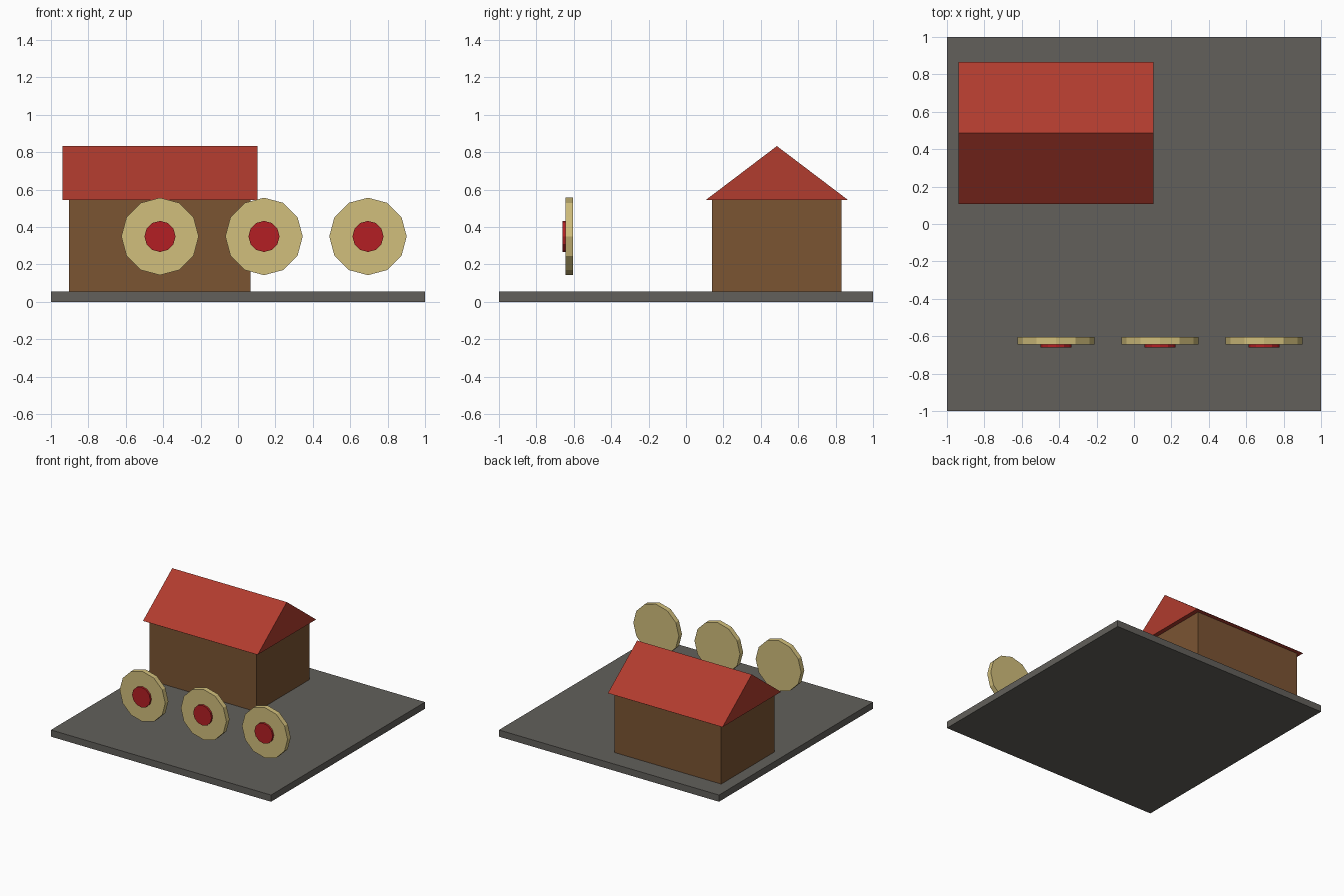
import bpy, bmesh
from math import pi

if "Cube" in bpy.data.objects:
    bpy.data.objects.remove(bpy.data.objects["Cube"])


def material(name, rgb):
    # colours are given as 0-255 display values and stored linear
    m = bpy.data.materials.new(name)
    m.diffuse_color = [(c / 255) ** 2.2 for c in rgb] + [1]
    m.use_nodes = True
    m.node_tree.nodes["Principled BSDF"].inputs["Base Color"].default_value = m.diffuse_color
    return m


STONE = material("stone", (98, 96, 91))
WOOD = material("wood", (122, 85, 54))
RED = material("roof_red", (175, 62, 50))
STRAW = material("straw", (208, 189, 123))
CENTRE = material("centre_red", (178, 36, 40))


def box(name, lo, hi, mat):
    size = [b - a for a, b in zip(lo, hi)]
    mid = [(a + b) / 2 for a, b in zip(lo, hi)]
    bpy.ops.mesh.primitive_cube_add(size=1, location=mid)
    o = bpy.context.object
    o.name, o.scale = name, size
    o.data.materials.append(mat)
    return o


def disc(name, x, z, radius, y0, y1, mat):
    # twelve-sided disc facing the front
    bpy.ops.mesh.primitive_cylinder_add(
        vertices=12, radius=radius, depth=y1 - y0,
        location=(x, (y0 + y1) / 2, z), rotation=(pi / 2, 0, 0))
    o = bpy.context.object
    o.name = name
    o.data.materials.append(mat)
    return o


def prism(name, profile, x0, x1, mat):
    # extrude a (y, z) profile along x
    bm = bmesh.new()
    face = bm.faces.new([bm.verts.new((x0, y, z)) for y, z in profile])
    ext = bmesh.ops.extrude_face_region(bm, geom=[face])
    moved = [v for v in ext["geom"] if isinstance(v, bmesh.types.BMVert)]
    bmesh.ops.translate(bm, verts=moved, vec=(x1 - x0, 0, 0))
    bmesh.ops.recalc_face_normals(bm, faces=bm.faces)
    mesh = bpy.data.meshes.new(name)
    bm.to_mesh(mesh)
    bm.free()
    o = bpy.data.objects.new(name, mesh)
    bpy.context.collection.objects.link(o)
    mesh.materials.append(mat)
    return o


# ground slab
box("base", (-1, -1, 0), (1, 1, 0.055), STONE)

# house walls and overhanging gable roof
box("house_walls", (-0.903, 0.14, 0.055), (0.068, 0.832, 0.545), WOOD)
prism("roof", [(0.106, 0.545), (0.866, 0.545), (0.486, 0.833)], -0.938, 0.104, RED)

# row of round targets with raised red centres
for i in range(3):
    x = -0.417 + i * 0.556
    disc(f"target_{i + 1}", x, 0.35, 0.207, -0.645, -0.604, STRAW)
    disc(f"target_centre_{i + 1}", x, 0.35, 0.083, -0.661, -0.645, CENTRE)
